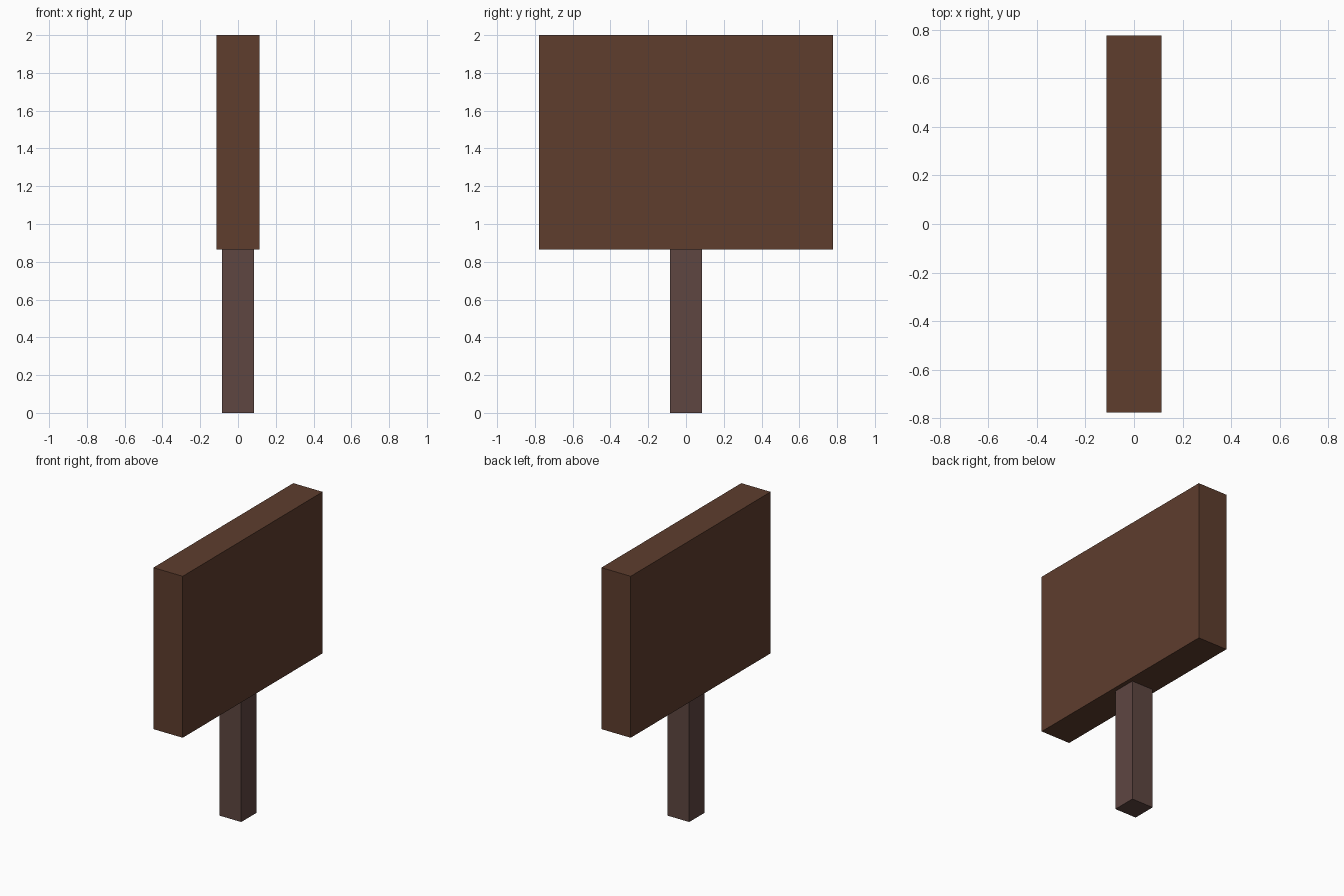
import bpy

if "Cube" in bpy.data.objects:
    bpy.data.objects.remove(bpy.data.objects["Cube"])


def box(name, half_x, half_y, z0, z1, color):
    bpy.ops.mesh.primitive_cube_add(size=1, location=(0, 0, (z0 + z1) / 2))
    obj = bpy.context.object
    obj.name = name
    obj.scale = (2 * half_x, 2 * half_y, z1 - z0)
    bpy.ops.object.transform_apply(location=False, rotation=False, scale=True)
    mat = bpy.data.materials.new(name + "_wood")
    mat.diffuse_color = (*color, 1)
    mat.use_nodes = True
    mat.node_tree.nodes["Principled BSDF"].inputs["Base Color"].default_value = mat.diffuse_color
    obj.data.materials.append(mat)
    return obj


BOARD_BOTTOM = 0.865

# Square post standing on the ground
box("sign_post", 0.084, 0.084, 0, BOARD_BOTTOM, (0.112, 0.061, 0.053))

# Thick sign board resting on the post
box("sign_board", 0.114, 0.777, BOARD_BOTTOM, 2.0, (0.112, 0.047, 0.027))
